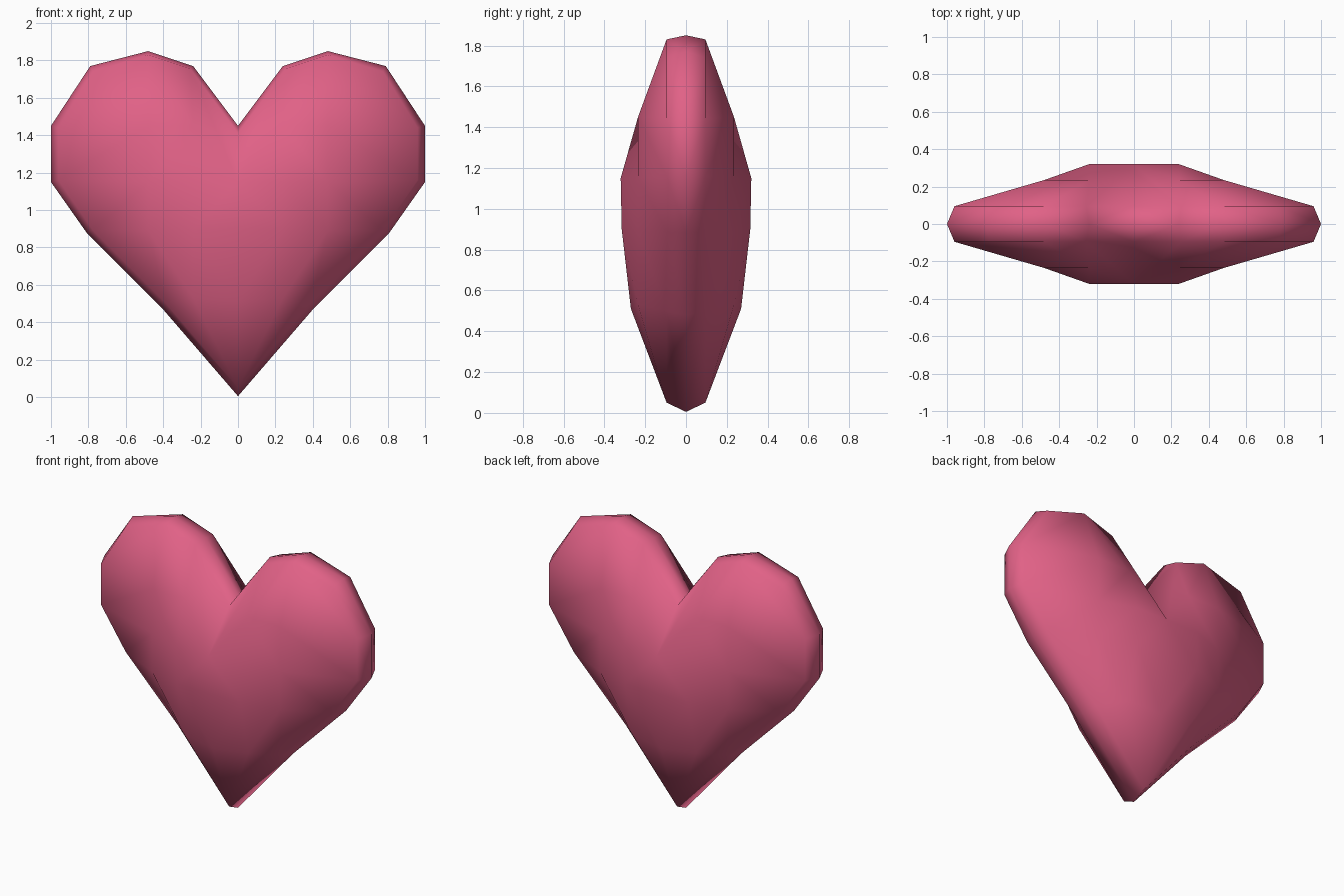
import bpy, bmesh

if "Cube" in bpy.data.objects:
    bpy.data.objects.remove(bpy.data.objects["Cube"])

# Half outline (x, z) from bottom tip round to the notch
outline = [(0, 0.005), (0.41, 0.48), (0.81, 0.88), (1.0, 1.15), (1.0, 1.45),
           (0.79, 1.77), (0.48, 1.85), (0.24, 1.77), (0, 1.45)]
# Slightly inset rim at the front shoulder
rim = [(0, 0.05), (0.385, 0.50), (0.775, 0.89), (0.96, 1.16), (0.96, 1.44),
       (0.775, 1.74), (0.48, 1.83), (0.255, 1.755), (0, 1.41)]
# Domed cheek points (x, y, z)
inner = dict(a=(0, -0.27, 0.51), b=(0.24, -0.235, 0.53), c=(0.48, -0.235, 0.89),
             d=(0.48, -0.235, 1.15), e=(0.48, -0.235, 1.45), f=(0.24, -0.235, 1.45),
             g=(0, -0.32, 1.15), h=(0.24, -0.32, 1.15), i=(0.24, -0.315, 0.9),
             j=(0, -0.315, 0.9))

bm = bmesh.new()
o = [bm.verts.new((x, 0, z)) for x, z in outline]
r = [bm.verts.new((x, -0.095, z)) for x, z in rim]
v = {k: bm.verts.new(p) for k, p in inner.items()}

# Edge band
for n in range(8):
    bm.faces.new((o[n], o[n + 1], r[n + 1], r[n]))

# Cheek faces: digits are rim points, letters are dome points
for face in ("01ba", "12cb", "23dc", "34ed", "456e", "67fe", "78gf",
             "abij", "bci", "cdhi", "defh", "fgh", "ghij"):
    bm.faces.new([r[int(k)] if k.isdigit() else v[k] for k in face])
bmesh.ops.recalc_face_normals(bm, faces=bm.faces)
bm.faces.ensure_lookup_table()
if sum(f.normal.y * f.calc_area() for f in bm.faces) > 0:
    bmesh.ops.reverse_faces(bm, faces=bm.faces)

mesh = bpy.data.meshes.new("heart")
bm.to_mesh(mesh)
bm.free()
heart = bpy.data.objects.new("heart", mesh)
bpy.context.collection.objects.link(heart)
mesh.shade_smooth()

# Other side and back
mirror = heart.modifiers.new("mirror", 'MIRROR')
mirror.use_axis = (True, True, False)
mirror.use_clip = True
mirror.merge_threshold = 0.001

pink = bpy.data.materials.new("pink")
pink.diffuse_color = (0.75, 0.12, 0.24, 1)
pink.use_nodes = True
pink.node_tree.nodes["Principled BSDF"].inputs["Base Color"].default_value = pink.diffuse_color
mesh.materials.append(pink)
